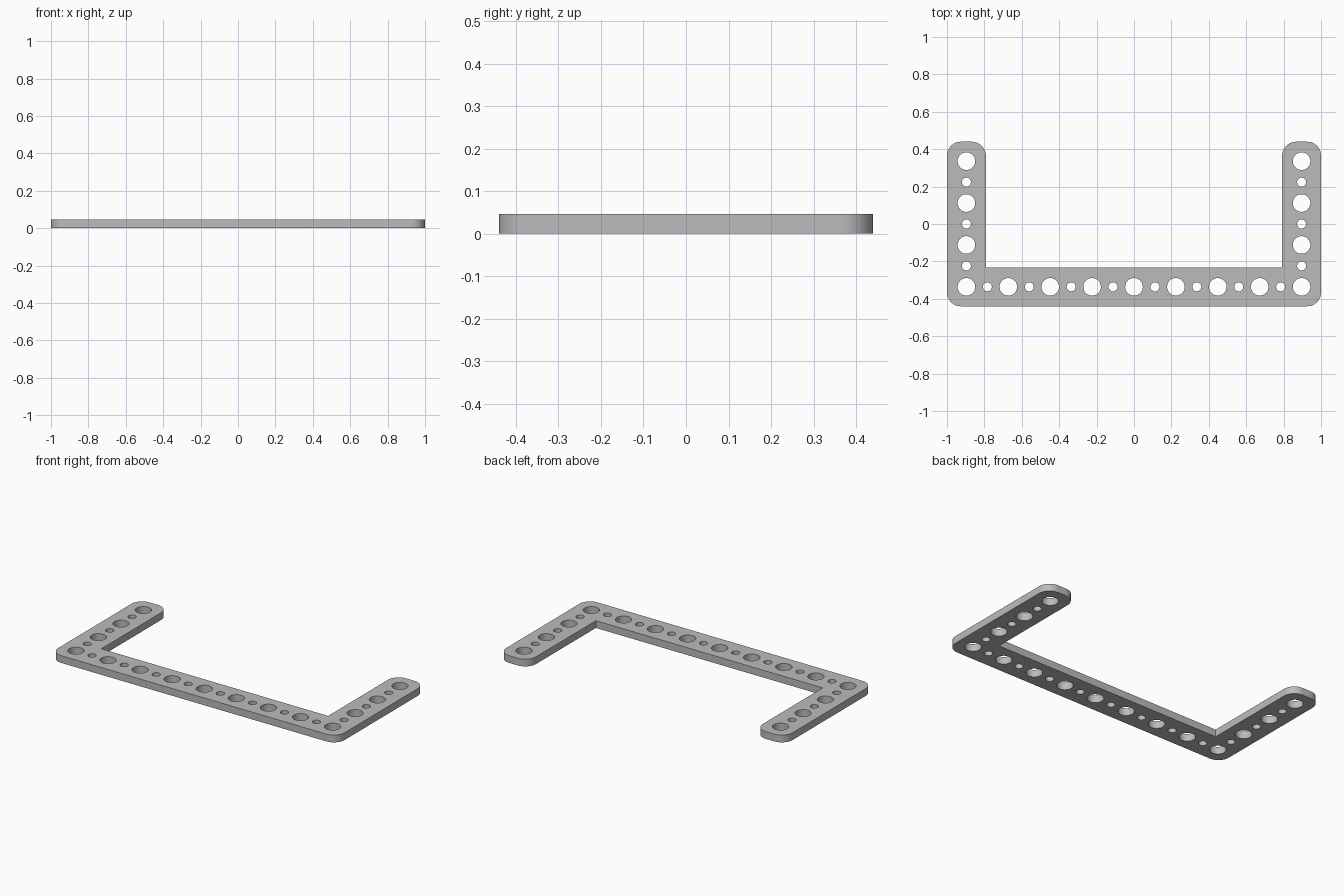
import bpy, bmesh
from math import sin, cos, pi, radians

cube = bpy.data.objects.get("Cube")
if cube:
    bpy.data.objects.remove(cube, do_unlink=True)

PITCH = 0.224                  # spacing of the large holes
HALF = 0.104                   # half the width of each arm
THICK = 0.046
CORNER = 0.075
BIG, SMALL = 0.047, 0.024      # hole radii
CX, CY = 4 * PITCH, 1.5 * PITCH


def arc(x, y, r, start, end, steps):
    """Points on an arc, angles in units of pi."""
    angles = [pi * (start + (end - start) * i / steps) for i in range(steps + 1)]
    return [(x + r * cos(a), y + r * sin(a)) for a in angles]


def add_loop(curve, points):
    spline = curve.splines.new('POLY')
    spline.points.add(len(points) - 1)
    for p, (x, y) in zip(spline.points, points):
        p.co = (x, y, 0, 1)
    spline.use_cyclic_u = True


# Right half of the U outline, mirrored to close the loop
ox, oy = CX + HALF - CORNER, CY + HALF - CORNER
ix = CX - HALF
half = (arc(ox, -oy, CORNER, -0.5, 0, 12)
        + arc(ox, oy, CORNER, 0, 0.5, 12)
        + arc(ix + CORNER, oy, CORNER, 0.5, 1, 12)
        + [(ix, HALF - CY)])
outline = half + [(-x, y) for x, y in reversed(half)]

curve = bpy.data.curves.new("u_bracket", 'CURVE')
curve.dimensions = '2D'
curve.fill_mode = 'BOTH'
curve.extrude = THICK / 2
add_loop(curve, outline)

# Alternating large and small holes along the base and both arms
holes = [((i - 8) * PITCH / 2, -CY, i) for i in range(17)]
holes += [(s * CX, -CY + i * PITCH / 2, i) for s in (-1, 1) for i in range(1, 7)]
for x, y, i in holes:
    add_loop(curve, arc(x, y, SMALL if i % 2 else BIG, 0, 2, 40)[:-1])

bracket = bpy.data.objects.new("u_bracket", curve)
bpy.context.collection.objects.link(bracket)
for o in bpy.context.selected_objects:
    o.select_set(False)
bracket.select_set(True)
bpy.context.view_layer.objects.active = bracket
bpy.ops.object.convert(target='MESH')
bracket = bpy.context.object

# Weld the caps to the walls and stand the plate on the floor
bm = bmesh.new()
bm.from_mesh(bracket.data)
bmesh.ops.remove_doubles(bm, verts=bm.verts, dist=0.0001)
bmesh.ops.translate(bm, verts=bm.verts, vec=(0, 0, THICK / 2))
bmesh.ops.recalc_face_normals(bm, faces=bm.faces)
bm.to_mesh(bracket.data)
bm.free()
bpy.ops.object.shade_smooth_by_angle(angle=radians(30))

# Plain grey material
grey = bpy.data.materials.new("plain grey")
grey.use_nodes = True
colour = (0.5, 0.5, 0.5, 1)
grey.diffuse_color = colour
grey.node_tree.nodes["Principled BSDF"].inputs["Base Color"].default_value = colour
bracket.data.materials.clear()
bracket.data.materials.append(grey)
